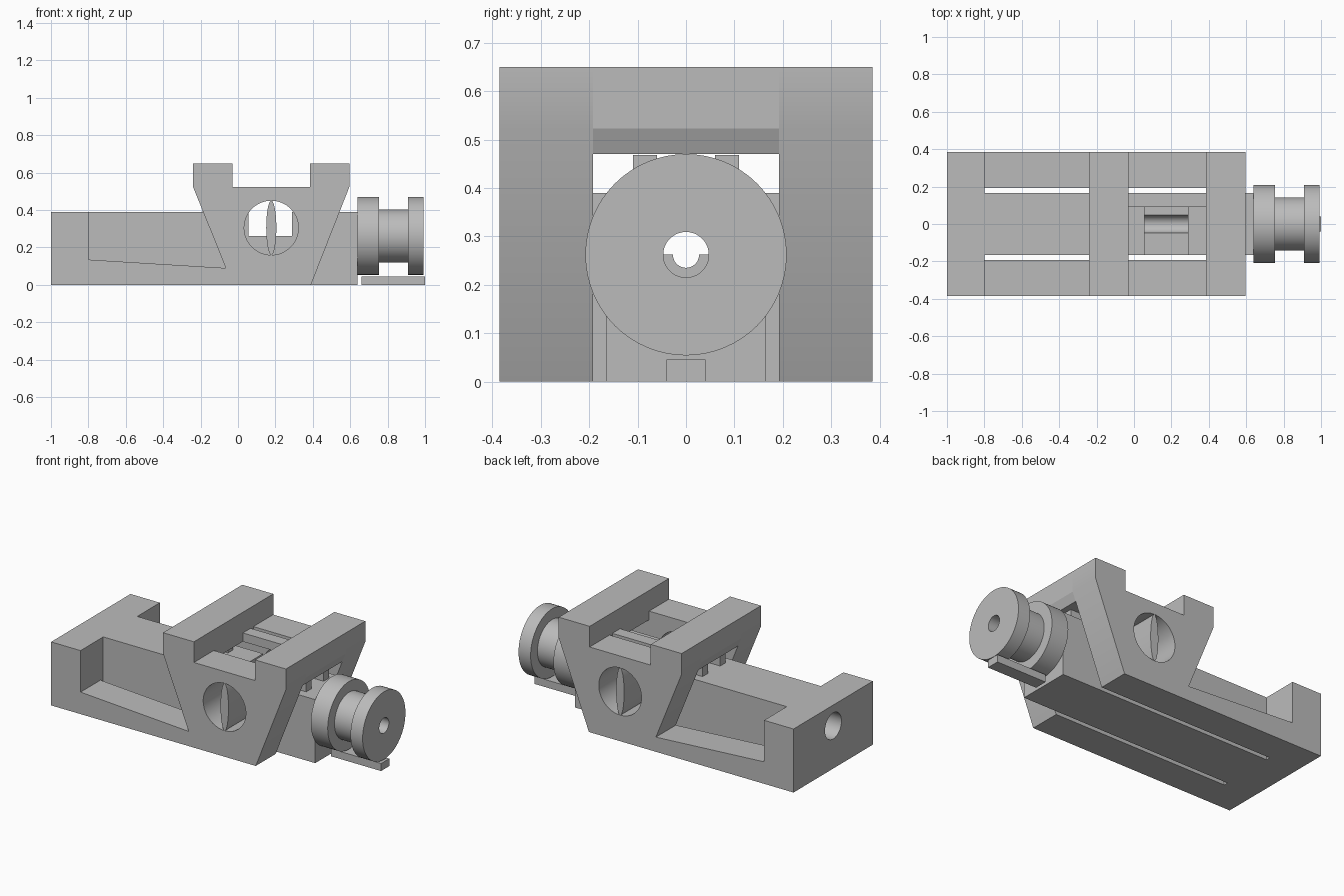
import bpy, bmesh, math
from mathutils import Matrix

cube = bpy.data.objects.get("Cube")
if cube:
    bpy.data.objects.remove(cube, do_unlink=True)

grey = bpy.data.materials.new("plain_grey")
grey.use_nodes = True
colour = (0.5, 0.5, 0.5, 1)
grey.diffuse_color = colour
grey.node_tree.nodes["Principled BSDF"].inputs["Base Color"].default_value = colour

AXIS_Z = 0.262   # height of the screw axis


def finish(bm, name):
    bmesh.ops.recalc_face_normals(bm, faces=bm.faces)
    mesh = bpy.data.meshes.new(name)
    bm.to_mesh(mesh)
    bm.free()
    mesh.materials.append(grey)
    ob = bpy.data.objects.new(name, mesh)
    bpy.context.collection.objects.link(ob)
    return ob


def prism(name, outline, y0, y1):
    """Extrude an x-z outline along y."""
    bm = bmesh.new()
    face = bm.faces.new([bm.verts.new((x, y0, z)) for x, z in outline])
    ext = bmesh.ops.extrude_face_region(bm, geom=[face])
    verts = [v for v in ext["geom"] if isinstance(v, bmesh.types.BMVert)]
    bmesh.ops.translate(bm, verts=verts, vec=(0, y1 - y0, 0))
    return finish(bm, name)


def box(name, x0, x1, y0, y1, z0, z1):
    return prism(name, [(x0, z0), (x1, z0), (x1, z1), (x0, z1)], y0, y1)


def rod(name, x0, x1, r):
    """Cylinder along the screw axis."""
    bm = bmesh.new()
    turn = Matrix.Translation(((x0 + x1) / 2, 0, AXIS_Z)) @ Matrix.Rotation(math.pi / 2, 4, "Y")
    bmesh.ops.create_cone(bm, cap_ends=True, segments=64, radius1=r, radius2=r,
                          depth=x1 - x0, matrix=turn)
    return finish(bm, name)


def ellipse(cx, cz, rx, rz, n=64):
    return [(cx + rx * math.cos(2 * math.pi * i / n),
             cz + rz * math.sin(2 * math.pi * i / n)) for i in range(n)]


def cut(ob, *cutters):
    for c in cutters:
        c.hide_render = True
        mod = ob.modifiers.new("cut", "BOOLEAN")
        mod.object, mod.operation, mod.solver = c, "DIFFERENCE", "EXACT"
    bpy.context.view_layer.update()
    graph = bpy.context.evaluated_depsgraph_get()
    mesh = bpy.data.meshes.new_from_object(ob.evaluated_get(graph))
    ob.modifiers.clear()
    ob.data = mesh
    for c in cutters:
        bpy.data.objects.remove(c, do_unlink=True)


def smooth(ob):
    bpy.ops.object.select_all(action="DESELECT")
    ob.select_set(True)
    bpy.context.view_layer.objects.active = ob
    bpy.ops.object.shade_smooth_by_angle(angle=math.radians(30))


# Rear block with a counterbored screw hole
rear_block = box("rear_block", -1, -0.8, -0.385, 0.385, 0, 0.39)
cut(rear_block, rod("bore_cutter", -1.1, -0.7, 0.047), rod("counterbore_cutter", -1.1, -0.88, 0.08))
smooth(rear_block)

# Central tongue with a saddle recess and screw channel
tongue = box("tongue", -0.8, 0.64, -0.165, 0.165, 0, 0.39)
cut(tongue, box("recess_cutter", 0.055, 0.29, -0.3, 0.3, AXIS_Z, 0.6),
    rod("channel_cutter", -0.9, 0.8, 0.047))
smooth(tongue)

# Half sleeve inside the channel
sleeve = rod("half_sleeve", -0.7, -0.3, 0.047)
cut(sleeve, rod("sleeve_bore", -0.8, -0.2, 0.027), box("sleeve_half", -0.8, -0.2, -0.1, 0.1, AXIS_Z, 0.4))
smooth(sleeve)

# Side walls: low sloping ledge rising into the flared carriage
wall_outline = [(-0.8, 0), (0.39, 0), (0.595, 0.523), (0.595, 0.65), (0.385, 0.65),
                (0.385, 0.523), (-0.03, 0.523), (-0.03, 0.65), (-0.24, 0.65),
                (-0.24, 0.523), (-0.065, 0.09), (-0.8, 0.135)]
for side, y0, y1 in (("left", 0.192, 0.385), ("right", -0.385, -0.192)):
    wall = prism(side + "_wall", wall_outline, y0, y1)
    cut(wall, prism("window_cutter", ellipse(0.178, 0.305, 0.145, 0.145), y0 - 0.1, y1 + 0.1))
    smooth(wall)
    # Upright lens-shaped vane across the round window
    smooth(prism(side + "_vane", ellipse(0.178, 0.305, 0.027, 0.145), y0, y1))

# Cross bars joining the walls, with small posts below
front_bar = [(0.385, 0.47), (0.574, 0.47), (0.595, 0.523), (0.595, 0.65), (0.385, 0.65)]
prism("front_cross_bar", front_bar, -0.192, 0.192)
prism("rear_cross_bar", [(0.355 - x, z) for x, z in front_bar], -0.192, 0.192)
box("bridge_strip", -0.03, 0.385, 0.09, 0.165, 0.47, 0.523)
for x0, x1, end in ((0.46, 0.54, "front"), (-0.19, -0.11, "rear")):
    for y, side in ((0.085, "left"), (-0.085, "right")):
        box(f"{end}_{side}_post", x0, x1, y - 0.025, y + 0.025, 0.38, 0.468)

# Spool knob turned around the screw axis
bm = bmesh.new()
spool = [(0.64, 0.047), (0.64, 0.208), (0.755, 0.208), (0.755, 0.142),
         (0.91, 0.142), (0.91, 0.208), (0.992, 0.208), (0.992, 0.047)]
ring = [bm.verts.new((x, 0, AXIS_Z + r)) for x, r in spool]
edges = [bm.edges.new((ring[i], ring[(i + 1) % len(ring)])) for i in range(len(ring))]
bmesh.ops.spin(bm, geom=ring + edges, cent=(0, 0, AXIS_Z), axis=(1, 0, 0),
               angle=2 * math.pi, steps=64)
bmesh.ops.remove_doubles(bm, verts=bm.verts, dist=0.0005)
smooth(finish(bm, "spool_knob"))

# Flat tab beneath the knob
box("lower_tab", 0.66, 1, -0.04, 0.04, 0, 0.046)
